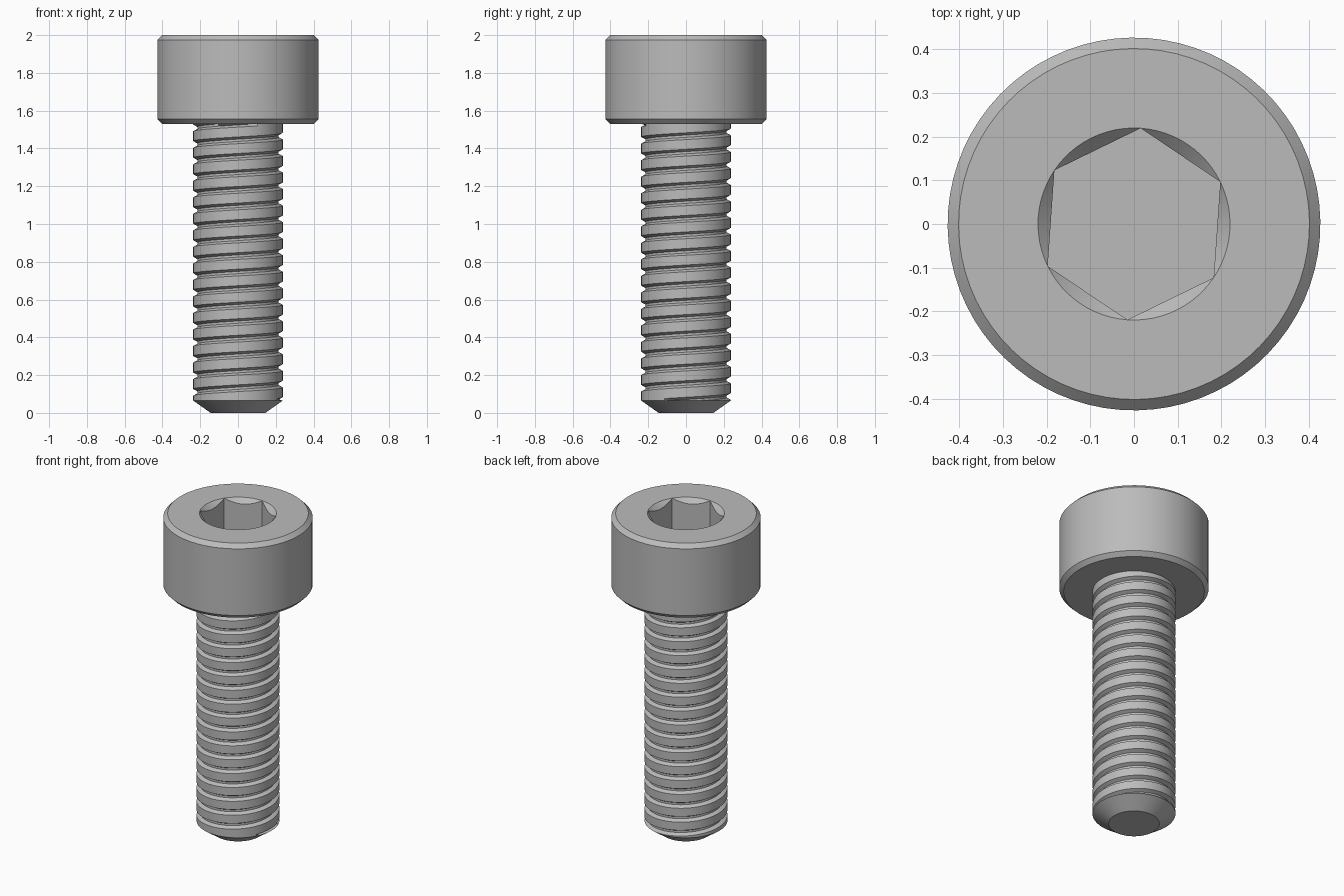
import bpy, bmesh
from math import sin, cos, pi, radians

cube = bpy.data.objects.get("Cube")
if cube:
    bpy.data.objects.remove(cube, do_unlink=True)

SEGMENTS = 72
HEAD_R, HEAD_BASE, TOP, BEVEL = 0.427, 1.53, 2.0, 0.025
SOCKET_R, SOCKET_FLOOR, SOCKET_TURN = 0.22, 1.75, radians(26)
SHAFT_R, ROOT_R, TIP_R, TIP_Z = 0.237, 0.215, 0.145, 0.065
PITCH, GROOVE_Z = 0.0875, 1.465

steel = bpy.data.materials.new("steel grey")
steel.use_nodes = True
grey = (0.5, 0.5, 0.5, 1)
steel.diffuse_color = grey
steel.node_tree.nodes["Principled BSDF"].inputs["Base Color"].default_value = grey


def loft(name, rings, cap_ends=False):
    """Skin closed rings of (radius, z) functions of the angle."""
    bm = bmesh.new()
    angles = [2 * pi * i / SEGMENTS for i in range(SEGMENTS + 1)]
    grid = [[bm.verts.new((r * cos(a + SOCKET_TURN), r * sin(a + SOCKET_TURN), z))
             for a in angles for r, z in [ring(a)]] for ring in rings]
    for low, high in zip(grid, grid[1:]):
        for i in range(SEGMENTS):
            bm.faces.new((low[i], low[i + 1], high[i + 1], high[i]))
    if cap_ends:
        bm.faces.new(grid[0][:-1])
        bm.faces.new(grid[-1][:-1])
    # Merges the seam and removes collapsed faces
    bmesh.ops.remove_doubles(bm, verts=bm.verts, dist=0.00005)
    bmesh.ops.recalc_face_normals(bm, faces=bm.faces)
    mesh = bpy.data.meshes.new(name)
    bm.to_mesh(mesh)
    bm.free()
    mesh.materials.append(steel)
    obj = bpy.data.objects.new(name, mesh)
    bpy.context.collection.objects.link(obj)
    bpy.ops.object.select_all(action='DESELECT')
    obj.select_set(True)
    bpy.context.view_layer.objects.active = obj
    bpy.ops.object.shade_smooth_by_angle(angle=radians(28))
    return obj


def circle(r, z):
    return lambda a: (r, z)


def hex_radius(a):
    return SOCKET_R * cos(pi / 6) / cos(a % (pi / 3) - pi / 6)


# Bevelled head with countersunk hexagonal socket
loft("head", [
    circle(SHAFT_R * 0.8, HEAD_BASE),
    circle(HEAD_R - BEVEL, HEAD_BASE),
    circle(HEAD_R, HEAD_BASE + BEVEL),
    circle(HEAD_R, TOP - BEVEL),
    circle(HEAD_R - BEVEL, TOP),
    circle(SOCKET_R, TOP),
    lambda a: (hex_radius(a), TOP - (SOCKET_R - hex_radius(a))),
    lambda a: (hex_radius(a), SOCKET_FLOOR),
], cap_ends=True)


# Threaded shaft: one turn of the groove profile repeated along a helix
def helix(r, offset):
    def ring(a):
        z = GROOVE_Z + offset + PITCH * (a + SOCKET_TURN) / (2 * pi)
        if z <= TIP_Z:
            return SHAFT_R, TIP_Z
        if z >= HEAD_BASE:
            return SHAFT_R, HEAD_BASE
        return r, z
    return ring


groove = [(SHAFT_R, -0.018), (ROOT_R, -0.006), (ROOT_R, 0.006), (SHAFT_R, 0.018)]
loft("threaded_shaft", [helix(r, turn * PITCH + dz)
                        for turn in range(-18, 3) for r, dz in groove])

# Chamfered tip
loft("shaft_tip", [circle(SHAFT_R, TIP_Z), circle(TIP_R, 0), circle(0, 0)])
